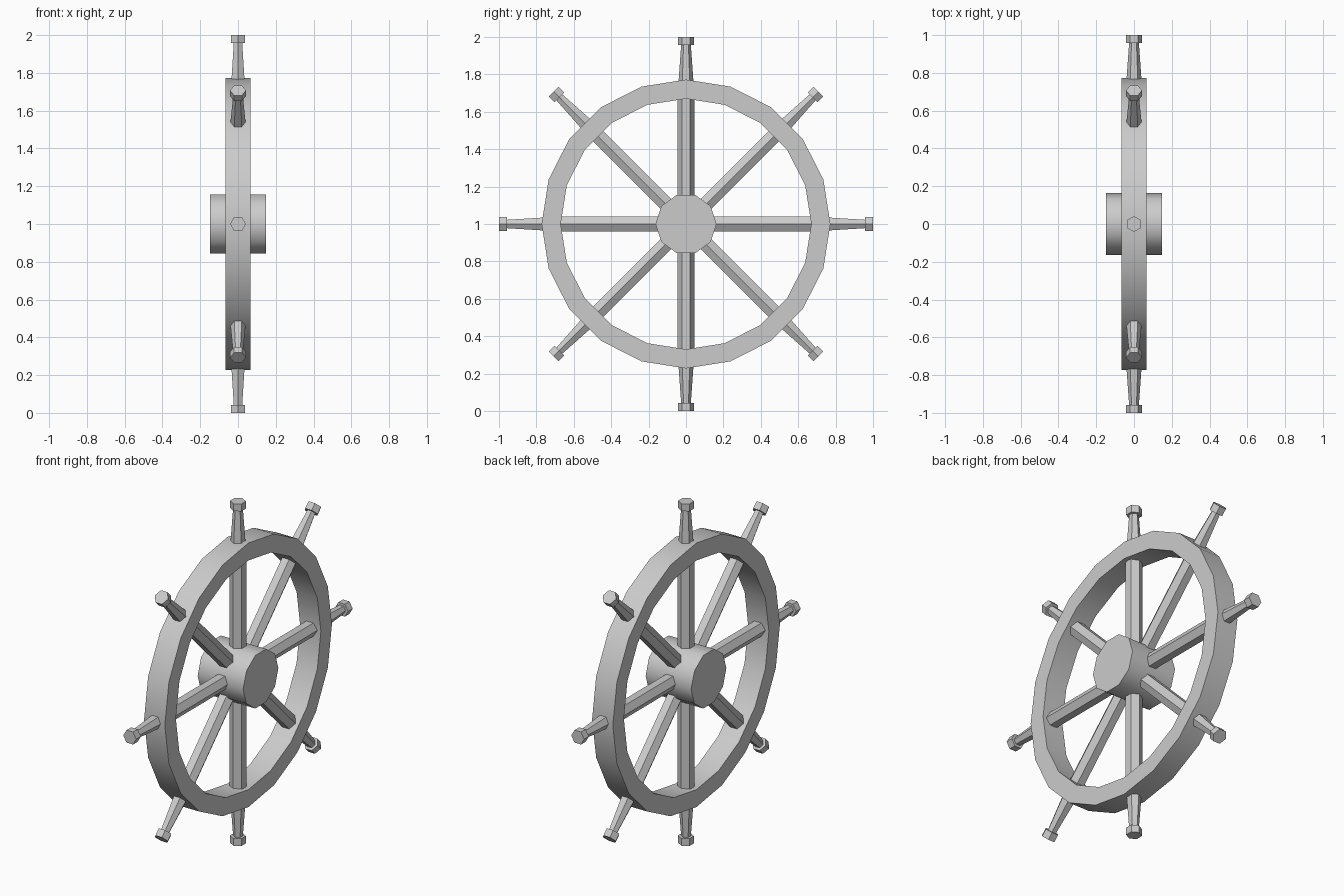
import bpy, bmesh
from math import sin, cos, pi, radians

if "Cube" in bpy.data.objects:
    bpy.data.objects.remove(bpy.data.objects["Cube"])

CENTRE = (0, 0, 1)


def add_object(name, bm, smooth=False):
    bmesh.ops.recalc_face_normals(bm, faces=bm.faces)
    mesh = bpy.data.meshes.new(name)
    bm.to_mesh(mesh)
    bm.free()
    obj = bpy.data.objects.new(name, mesh)
    obj.location = CENTRE
    bpy.context.collection.objects.link(obj)
    if smooth:
        bpy.ops.object.select_all(action='DESELECT')
        obj.select_set(True)
        bpy.context.view_layer.objects.active = obj
        bpy.ops.object.shade_smooth_by_angle(angle=radians(40))
    return obj


def bridge(bm, a, b):
    n = len(a)
    for i in range(n):
        j = (i + 1) % n
        bm.faces.new((a[i], a[j], b[j], b[i]))


def x_ring(bm, x, r, n):
    return [bm.verts.new((x, r * cos(2 * pi * i / n), r * sin(2 * pi * i / n)))
            for i in range(n)]


# Rim: 20-sided band with a rectangular section
bm = bmesh.new()
section = [(-0.067, 0.67), (0.067, 0.67), (0.067, 0.772), (-0.067, 0.772)]
rings = [x_ring(bm, x, r, 20) for x, r in section]
for k in range(4):
    bridge(bm, rings[k], rings[(k + 1) % 4])
add_object("rim", bm, smooth=True)

# Hub: 10-sided drum
bm = bmesh.new()
ends = [x_ring(bm, x, 0.163, 10) for x in (-0.147, 0.147)]
bridge(bm, *ends)
for e in ends:
    bm.faces.new(e)
add_object("hub", bm, smooth=True)

# Spokes: hexagonal bar, tapered handle and end knob, as (distance, radius)
profile = [(0.1, 0.045), (0.69, 0.045), (0.957, 0.026), (0.957, 0.042), (1.0, 0.042)]
for s in range(8):
    bm = bmesh.new()
    # The upright pair has its corners turned a quarter turn from the others
    turn = pi / 2 if s % 4 == 0 else 0
    rings = [[bm.verts.new((r * cos(turn + i * pi / 3), r * sin(turn + i * pi / 3), d))
              for i in range(6)] for d, r in profile]
    for a, b in zip(rings, rings[1:]):
        bridge(bm, a, b)
    bm.faces.new(rings[0])
    bm.faces.new(rings[-1])
    spoke = add_object(f"spoke_{s + 1}", bm)
    spoke.rotation_euler.x = s * pi / 4
